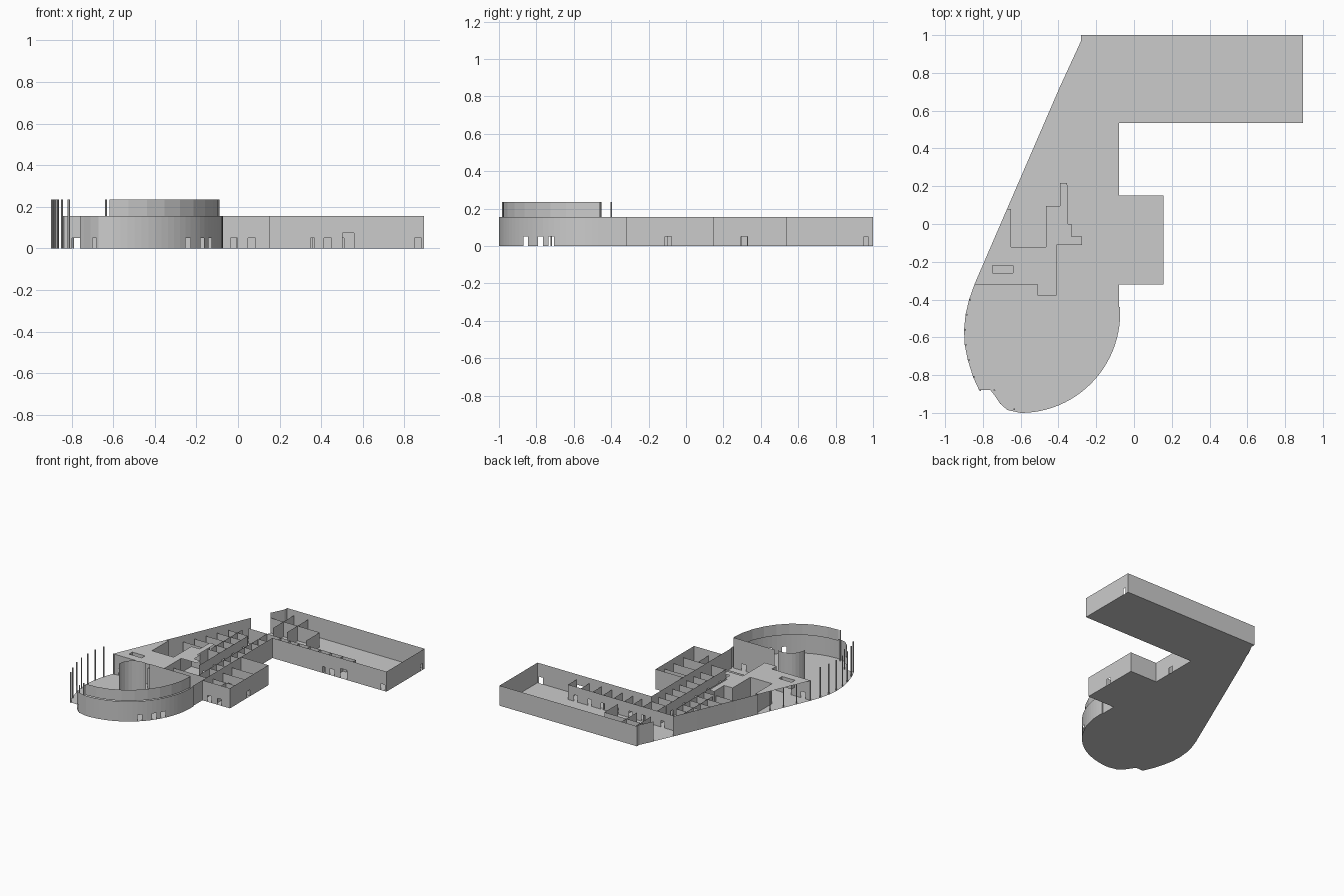
import bpy, bmesh, math

H, TOP = 0.155, 0.235      # storey height, raised hall height
ROOM = 0.115               # interior partition height


def finish(name, bm):
    bmesh.ops.remove_doubles(bm, verts=bm.verts, dist=1e-5)
    me = bpy.data.meshes.new(name)
    bm.to_mesh(me)
    bm.free()
    ob = bpy.data.objects.new(name, me)
    bpy.context.collection.objects.link(ob)
    return ob


def quad(bm, a, b, z0, z1):
    pts = [(*a, z0), (*b, z0), (*b, z1), (*a, z1)]
    bm.faces.new([bm.verts.new(p) for p in pts])


def add_run(bm, pts, z0, z1, doors=()):
    """Thin wall along pts; doors = (segment, centre fraction, width, height)."""
    for i, (a, b) in enumerate(zip(pts, pts[1:])):
        L = math.dist(a, b)
        at = lambda t: (a[0] + (b[0] - a[0]) * t, a[1] + (b[1] - a[1]) * t)
        t = 0.0
        for _, c, w, h in sorted(d for d in doors if d[0] == i):
            lo, hi = max(c - w / L / 2, t), min(c + w / L / 2, 1)
            if lo > t + 1e-4:
                quad(bm, at(t), at(lo), z0, z1)
            quad(bm, at(lo), at(hi), h, z1)
            t = hi
        if t < 1 - 1e-4:
            quad(bm, at(t), b, z0, z1)


def wall(name, pts, z0=0, z1=H, doors=()):
    bm = bmesh.new()
    add_run(bm, pts, z0, z1, doors)
    return finish(name, bm)


def plate(name, loops, z):
    bm = bmesh.new()
    for loop in loops:
        vs = [bm.verts.new((x, y, z)) for x, y in loop]
        for a, b in zip(vs, vs[1:] + vs[:1]):
            bm.edges.new((a, b))
    bmesh.ops.triangle_fill(bm, edges=bm.edges, use_beauty=True, normal=(0, 0, 1))
    bmesh.ops.dissolve_limit(bm, angle_limit=0.01, verts=bm.verts, edges=bm.edges)
    return finish(name, bm)


def arc(cx, cy, rx, ry, d0, d1, n):
    return [(cx + rx * math.cos(math.radians(d0 + (d1 - d0) * i / n)),
             cy + ry * math.sin(math.radians(d0 + (d1 - d0) * i / n))) for i in range(n + 1)]


# Site outline
hall = arc(-0.6, -0.47, 0.527, 0.53, 0, -90, 24)
nose = [(-0.67, -0.985), (-0.71, -0.95), (-0.74, -0.905), (-0.76, -0.88)]
terrace = [(-0.82, -0.88), (-0.852, -0.81), (-0.88, -0.72), (-0.896, -0.64),
           (-0.9, -0.56), (-0.892, -0.48), (-0.873, -0.4), (-0.845, -0.32)]
north = [(-0.28, 0.97), (-0.28, 1.0), (0.895, 1.0), (0.895, 0.535), (-0.08, 0.535),
         (-0.08, 0.15), (0.155, 0.15), (0.155, -0.32), (-0.08, -0.32), (-0.08, -0.44),
         (-0.074, -0.44)]
slant = [(-0.672, 0.08), (-0.6, 0.245), (-0.473, 0.54), (-0.395, 0.72)]
plate("ground_floor", [north + hall + nose + terrace + slant], 0)

# Outer walls
wall("outer_wall", north, doors=[
    (2, 0.08, 0.02, 0.05), (3, 0.03, 0.035, 0.05), (3, 0.375, 0.055, 0.075),
    (3, 0.475, 0.035, 0.05), (3, 0.55, 0.02, 0.05), (5 - 1, 0.58, 0.035, 0.05),
    (6, 0.52, 0.035, 0.05), (7, 0.38, 0.035, 0.05), (7, 0.74, 0.035, 0.05)])
wall("slanted_wall", slant)
wall("entrance_pier", [(-0.33, 0.87), (-0.28, 0.97)])
wall("hall_wall", [(-0.074, -0.44)] + hall + nose, doors=[
    (i, 0.5, 0.032, 0.05) for i in (8, 10, 13)] + [(26, 0.5, 0.025, 0.05)])

# Raised hall: faceted upper band, back wall and rounded corner
wall("hall_upper_band", arc(-0.6, -0.46, 0.512, 0.52, 0, -92, 9), H - 0.005, TOP)
wall("hall_back_wall", [(-0.09, -0.452), (-0.44, -0.452)], 0, TOP,
     doors=[(0, 0.25, 0.04, 0.05), (0, 0.8, 0.04, 0.05)])
wall("hall_rounded_corner", arc(-0.5, -0.57, 0.118, 0.118, 75, 180, 8), 0, TOP)

# Upper deck with stair opening
deck = [(-0.845, -0.32), (-0.51, -0.32), (-0.51, -0.378), (-0.41, -0.378), (-0.41, -0.11),
        (-0.275, -0.11), (-0.275, -0.065), (-0.33, -0.065), (-0.33, 0.0), (-0.35, 0.0),
        (-0.35, 0.18), (-0.355, 0.218), (-0.393, 0.218), (-0.393, 0.095), (-0.465, 0.095),
        (-0.465, -0.122), (-0.65, -0.122), (-0.65, 0.08), (-0.672, 0.08)]
well = [(-0.75, -0.26), (-0.64, -0.26), (-0.64, -0.22), (-0.75, -0.22)]
plate("upper_deck", [deck, well], H)
wall("stair_well_sides", well + well[:1], 0.1, H)
wall("lobby_wall", deck[:5], doors=[(0, 0.2, 0.04, 0.05), (0, 0.6, 0.06, 0.05),
                                    (3, 0.4, 0.04, 0.05)])
wall("stair_core", [(-0.51, -0.378), (-0.51, -0.3), (-0.41, -0.3)])

# Slim columns round the terrace
bm = bmesh.new()
cols = terrace[:-1:1] + [(-0.64, -0.98), (-0.745, -0.88)]
for k, (x, y) in enumerate(cols):
    h = TOP if k < 8 else H
    ring = arc(x + 0.006, y, 0.005, 0.005, 0, 360, 6)
    add_run(bm, ring, 0, h)
    bm.faces.new([bm.verts.new((*p, h)) for p in ring[:-1]])
for t in (0, 0.25, 0.5, 0.75):
    ring = arc(-0.835 + 0.173 * t, -0.32 + 0.4 * t, 0.004, 0.004, 0, 360, 6)
    add_run(bm, ring, 0, H)
finish("terrace_columns", bm)

# Rooms along the north wing
bm = bmesh.new()
add_run(bm, [(-0.36, 0.64), (0.56, 0.64), (0.56, 0.535)], 0, ROOM,
        [(0, t, 0.03, 0.05) for t in (0.12, 0.3, 0.42, 0.55, 0.68, 0.8, 0.93)])
for x in (-0.2, -0.08, 0.0, 0.08, 0.17, 0.26, 0.35, 0.45):
    add_run(bm, [(x, 0.535), (x, 0.64)], 0, ROOM)
add_run(bm, [(-0.33, 0.87), (0.09, 0.87), (0.09, 0.7)], 0, ROOM, [(0, 0.5, 0.04, 0.05)])
for x in (-0.22, -0.1):
    add_run(bm, [(x, 0.74), (x, 1.0)], 0, ROOM)
finish("north_wing_partitions", bm)

# Rooms of the central block
bm = bmesh.new()
for x, y0, y1 in ((-0.2, -0.2, 0.53), (-0.29, -0.06, 0.53), (-0.38, 0.22, 0.6)):
    n = 5
    add_run(bm, [(x, y0), (x, y1)], 0, ROOM,
            [(0, (i + 0.5) / n, 0.03, 0.05) for i in range(n)])
for i in range(8):
    y = -0.06 + i * 0.085
    add_run(bm, [(-0.2, y), (-0.08, y)], 0, ROOM)
    if i > 2:
        add_run(bm, [(-0.7 + 0.44 * (y + 0.02), y), (-0.29, y)], 0, ROOM,
                [(0, 0.6, 0.04, 0.05)])
add_run(bm, [(-0.65, 0.08), (-0.65, -0.122), (-0.465, -0.122), (-0.465, 0.095),
             (-0.393, 0.095), (-0.393, 0.218)], 0, H, [(1, 0.5, 0.05, 0.05)])
add_run(bm, [(-0.41, -0.2), (-0.08, -0.2)], 0, ROOM, [(0, 0.3, 0.05, 0.05)])
finish("central_partitions", bm)

# Rooms of the east annex
bm = bmesh.new()
add_run(bm, [(-0.08, 0.15), (-0.08, -0.32)], 0, H, [(0, t, 0.03, 0.05) for t in (0.2, 0.5, 0.8)])
for y in (0.04, -0.07, -0.19):
    add_run(bm, [(-0.08, y), (0.155, y)], 0, ROOM, [(0, 0.25, 0.03, 0.05)])
add_run(bm, [(0.03, -0.19), (0.03, -0.32)], 0, ROOM)
finish("annex_partitions", bm)
